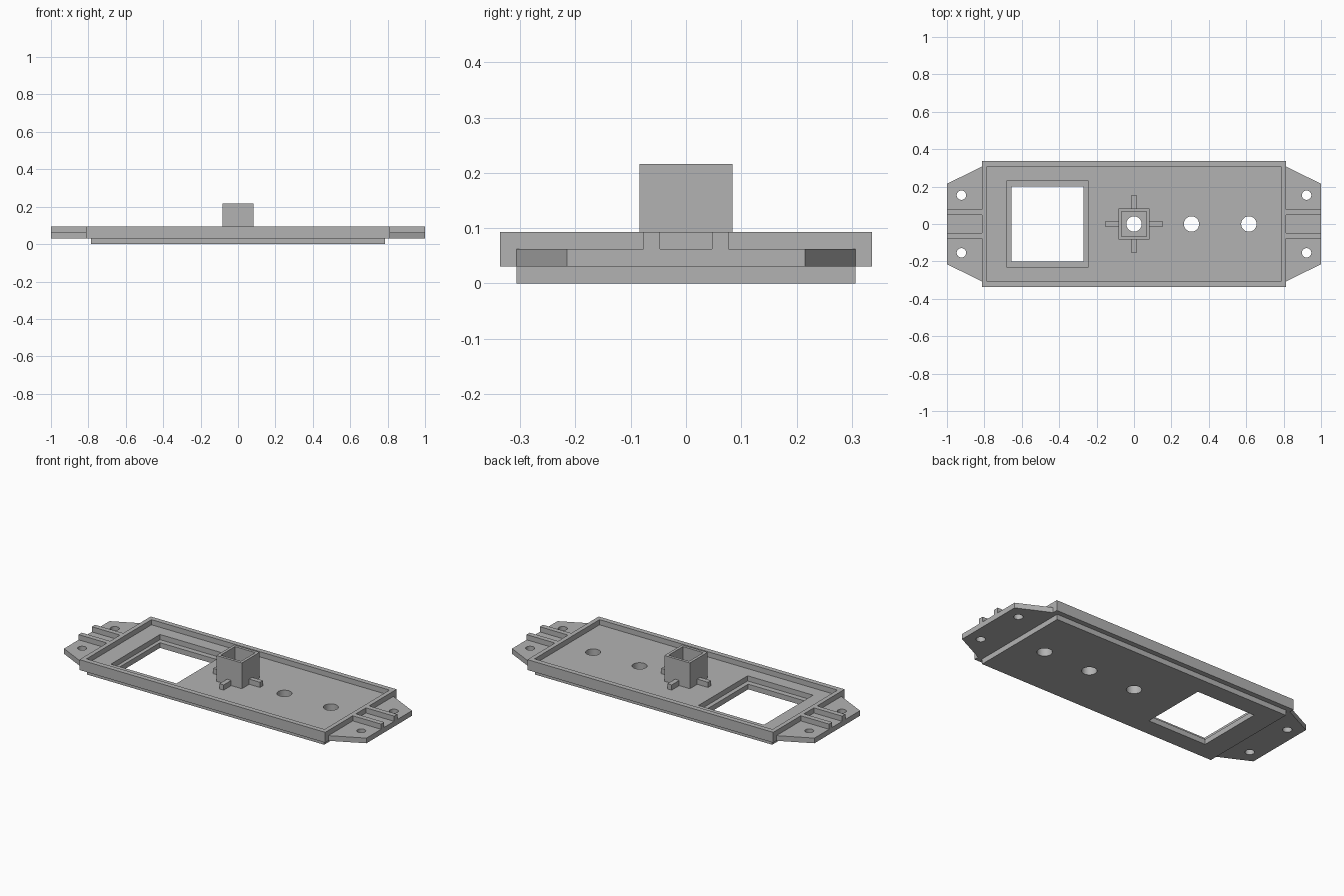
import bpy, bmesh, math

if "Cube" in bpy.data.objects:
    bpy.data.objects.remove(bpy.data.objects["Cube"])

gray = bpy.data.materials.new("matte_gray")
gray.diffuse_color = (0.45, 0.45, 0.45, 1)
gray.use_nodes = True
gray.node_tree.nodes["Principled BSDF"].inputs["Base Color"].default_value = gray.diffuse_color


def prism(name, pts, z0, z1):
    """Extrude a flat outline (counter-clockwise) from z0 to z1."""
    bm = bmesh.new()
    face = bm.faces.new([bm.verts.new((x, y, z0)) for x, y in pts])
    ext = bmesh.ops.extrude_face_region(bm, geom=[face])["geom"]
    bmesh.ops.translate(bm, vec=(0, 0, z1 - z0),
                        verts=[v for v in ext if isinstance(v, bmesh.types.BMVert)])
    bmesh.ops.recalc_face_normals(bm, faces=bm.faces)
    mesh = bpy.data.meshes.new(name)
    bm.to_mesh(mesh)
    bm.free()
    mesh.materials.append(gray)
    ob = bpy.data.objects.new(name, mesh)
    bpy.context.collection.objects.link(ob)
    return ob


def box(name, x0, x1, y0, y1, z0, z1):
    return prism(name, [(x0, y0), (x1, y0), (x1, y1), (x0, y1)], z0, z1)


def disc(x, y, r, z0, z1, n=40):
    ring = [(x + r * math.cos(2 * math.pi * i / n), y + r * math.sin(2 * math.pi * i / n))
            for i in range(n)]
    return prism("cutter", ring, z0, z1)


def combine(ob, other, op="DIFFERENCE"):
    """Apply a boolean and remove the helper."""
    mod = ob.modifiers.new("cut", "BOOLEAN")
    mod.object, mod.operation, mod.solver = other, op, "EXACT"
    bpy.context.view_layer.objects.active = ob
    bpy.ops.object.modifier_apply(modifier=mod.name)
    bpy.data.objects.remove(other)


def smooth(ob):
    bpy.ops.object.select_all(action="DESELECT")
    ob.select_set(True)
    bpy.context.view_layer.objects.active = ob
    bpy.ops.object.shade_smooth_by_angle(angle=math.radians(30))


BASE, FLOOR, TOP = 0.031, 0.062, 0.093

# Stepped cover plate with a shallow tray on top
plate = box("cover_plate", -0.813, 0.813, -0.337, 0.337, BASE, TOP)
combine(plate, box("step", -0.785, 0.785, -0.307, 0.307, 0, 0.05), "UNION")
combine(plate, box("cutter", -0.787, 0.787, -0.307, 0.307, FLOOR, 0.2))
# Window with a recessed ledge
combine(plate, box("cutter", -0.678, -0.245, -0.232, 0.232, BASE, 0.2))
combine(plate, box("cutter", -0.656, -0.271, -0.2, 0.2, -0.1, 0.2))
# Row of round holes
for x in (0, 0.307, 0.614):
    combine(plate, disc(x, 0, 0.041, -0.1, 0.2))
smooth(plate)

# Hollow square post
post = box("square_post", -0.084, 0.084, -0.084, 0.084, FLOOR, 0.216)
combine(post, box("cutter", -0.067, 0.067, -0.067, 0.067, 0, 0.3))

# Four support ribs around the post
for i in range(4):
    rib = box("post_rib", 0.084, 0.155, -0.014, 0.014, FLOOR, TOP)
    rib.rotation_euler.z = i * math.pi / 2

# Mounting tabs at both ends, each with two ribs and two screw holes
for i, side in enumerate(("right", "left")):
    tab = prism(side + "_tab", [(0.813, -0.307), (1, -0.215), (1, 0.215), (0.813, 0.307)],
                BASE, FLOOR)
    for s in (-1, 1):
        lo, hi = sorted((s * 0.047, s * 0.077))
        combine(tab, disc(0.923, s * 0.154, 0.025, 0, 0.2))
        rib = box(side + "_tab_rib", 0.813, 1, lo, hi, FLOOR, TOP)
        rib.rotation_euler.z = i * math.pi
    tab.rotation_euler.z = i * math.pi
    smooth(tab)
